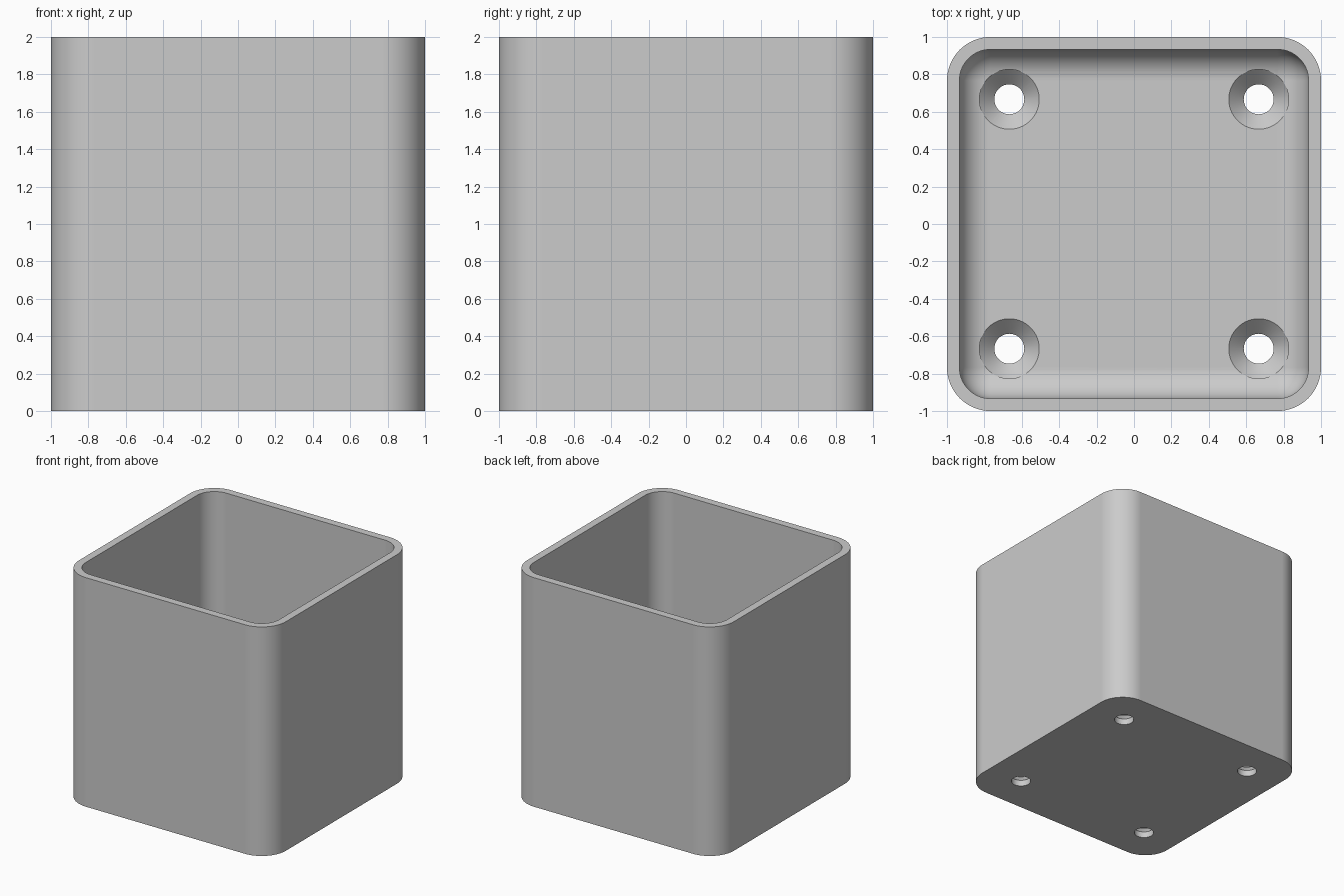
import bpy, bmesh
from math import sin, cos, pi

WALL, FLOOR = 1 / 15, 2 / 15      # wall and floor thickness
R_OUT = 3.5 / 15                  # outer corner radius
R_IN = R_OUT - WALL               # inner corner and floor fillet radius
SEG = 16                          # segments per rounded corner
HOLE_POS = 2 / 3
HOLE_R, SINK_R = 0.08, 0.16

cube = bpy.data.objects.get("Cube")
if cube:
    bpy.data.objects.remove(cube, do_unlink=True)

grey = bpy.data.materials.new("plain_grey")
grey.use_nodes = True
colour = (0.6, 0.6, 0.6, 1)
grey.diffuse_color = colour
grey.node_tree.nodes["Principled BSDF"].inputs["Base Color"].default_value = colour


def rounded_square(inset, z):
    """Points of a rounded square, its corners shrinking with the inset."""
    r = max(R_OUT - inset, 0)
    c = 1 - inset - r
    pts = []
    for q, (sx, sy) in enumerate(((1, 1), (-1, 1), (-1, -1), (1, -1))):
        for i in range(SEG + 1):
            a = (q + i / SEG) * pi / 2
            pts.append((sx * c + r * cos(a), sy * c + r * sin(a), z))
    return pts


def circle(x, y, r, z, n=64):
    return [(x + r * cos(2 * pi * i / n), y + r * sin(2 * pi * i / n), z)
            for i in range(n)]


def loft(bm, rings):
    """Skin a stack of rings and cap both ends."""
    loops = [[bm.verts.new(p) for p in ring] for ring in rings]
    for a, b in zip(loops, loops[1:]):
        for i in range(len(a)):
            j = (i + 1) % len(a)
            bm.faces.new((a[i], a[j], b[j], b[i]))
    bm.faces.new(loops[0][::-1])
    bm.faces.new(loops[-1])


def finish(bm, name):
    bmesh.ops.remove_doubles(bm, verts=bm.verts, dist=1e-5)
    bmesh.ops.recalc_face_normals(bm, faces=bm.faces)
    mesh = bpy.data.meshes.new(name)
    bm.to_mesh(mesh)
    bm.free()
    mesh.materials.append(grey)
    obj = bpy.data.objects.new(name, mesh)
    bpy.context.collection.objects.link(obj)
    return obj


# Open box: outer wall, rim, inner wall, floor fillet
rings = [rounded_square(0, 0), rounded_square(0, 2), rounded_square(WALL, 2)]
for i in range(SEG + 1):
    a = i / SEG * pi / 2
    rings.append(rounded_square(WALL + R_IN * (1 - cos(a)),
                                FLOOR + R_IN * (1 - sin(a))))
bm = bmesh.new()
loft(bm, rings)
box = finish(bm, "open_box")

# Countersunk screw holes in the floor
bm = bmesh.new()
sink_z = FLOOR - (SINK_R - HOLE_R)
for x in (-HOLE_POS, HOLE_POS):
    for y in (-HOLE_POS, HOLE_POS):
        loft(bm, [circle(x, y, r, z) for r, z in (
            (HOLE_R, -0.1), (HOLE_R, sink_z), (SINK_R, FLOOR), (SINK_R, 0.3))])
cutter = finish(bm, "screw_hole_cutter")
cutter.hide_render = True

bpy.ops.object.select_all(action='DESELECT')
box.select_set(True)
bpy.context.view_layer.objects.active = box
cut = box.modifiers.new("screw_holes", 'BOOLEAN')
cut.operation = 'DIFFERENCE'
cut.solver = 'EXACT'
cut.object = cutter
bpy.ops.object.modifier_apply(modifier=cut.name)
bpy.data.objects.remove(cutter, do_unlink=True)

# Smooth rounded surfaces, crisp rims, flat walls
bpy.ops.object.shade_smooth_by_angle(angle=pi / 6)
weighted = box.modifiers.new("flat_walls", 'WEIGHTED_NORMAL')
weighted.keep_sharp = True
